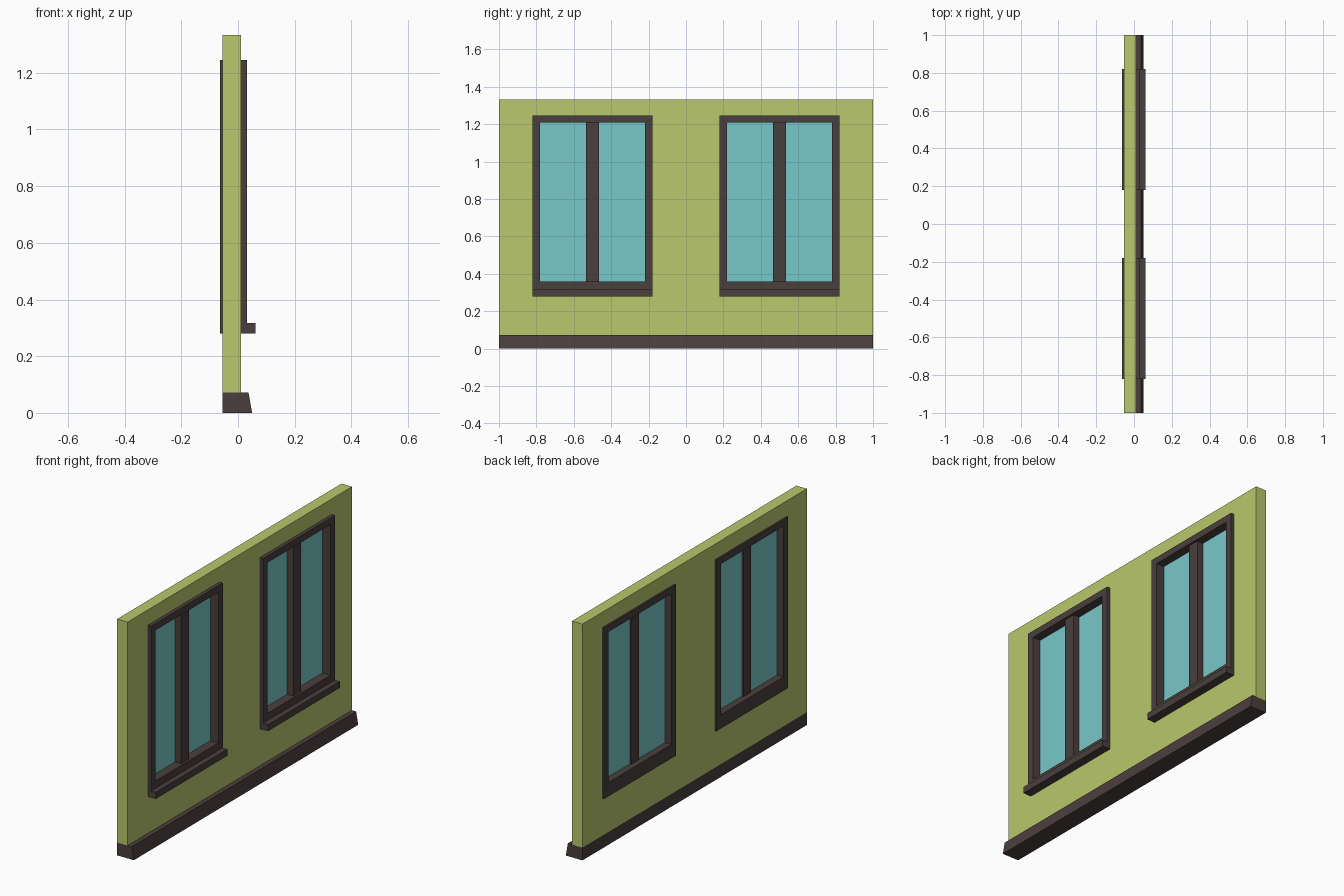
import bpy, bmesh

if "Cube" in bpy.data.objects:
    bpy.data.objects.remove(bpy.data.objects["Cube"])


def material(name, rgb):
    m = bpy.data.materials.new(name)
    m.diffuse_color = (*rgb, 1)
    m.use_nodes = True
    m.node_tree.nodes["Principled BSDF"].inputs["Base Color"].default_value = m.diffuse_color
    return m


PLASTER = material("plaster", (0.49, 0.58, 0.155))
TRIM = material("dark_trim", (0.068, 0.050, 0.048))
GLASS = material("glass", (0.19, 0.58, 0.58))


def finish(name, bm, mat):
    bmesh.ops.recalc_face_normals(bm, faces=bm.faces[:])
    me = bpy.data.meshes.new(name)
    bm.to_mesh(me)
    bm.free()
    me.materials.append(mat)
    ob = bpy.data.objects.new(name, me)
    bpy.context.collection.objects.link(ob)
    return ob


def extrude_x(bm, dx):
    faces = bm.faces[:]
    ret = bmesh.ops.extrude_face_region(bm, geom=faces, use_keep_orig=True)
    verts = [g for g in ret["geom"] if isinstance(g, bmesh.types.BMVert)]
    bmesh.ops.translate(bm, verts=verts, vec=(dx, 0, 0))


def panel(name, x, ys, zs, mat, holes=()):
    """Upright slab made of a y/z grid, leaving out the hole cells."""
    bm = bmesh.new()
    v = [[bm.verts.new((x[0], y, z)) for z in zs] for y in ys]
    for i in range(len(ys) - 1):
        for j in range(len(zs) - 1):
            if (i, j) not in holes:
                bm.faces.new((v[i][j], v[i + 1][j], v[i + 1][j + 1], v[i][j + 1]))
    loose = [w for w in bm.verts if not w.link_faces]
    bmesh.ops.delete(bm, geom=loose, context="VERTS")
    extrude_x(bm, x[1] - x[0])
    return finish(name, bm, mat)


def profile_along_y(name, pts, y0, y1, mat):
    """Prism with an x/z profile running along y."""
    bm = bmesh.new()
    a, b = ([bm.verts.new((x, y, z)) for x, z in pts] for y in (y0, y1))
    bm.faces.new(a)
    bm.faces.new(b)
    for i in range(len(pts)):
        k = (i + 1) % len(pts)
        bm.faces.new((a[i], a[k], b[k], b[i]))
    return finish(name, bm, mat)


# Wall with two window openings
panel("wall", (-0.054, 0.011), (-1, -0.8, -0.2, 0.2, 0.8, 1),
      (0.072, 0.32, 1.23, 1.333), PLASTER, {(1, 1), (3, 1)})

# Skirting with sloped front
profile_along_y("skirting", [(-0.054, 0), (0.05, 0), (0.037, 0.072), (-0.054, 0.072)],
                -1, 1, TRIM)

# Two identical windows
for side, c in (("left", -0.5), ("right", 0.5)):
    panel(f"window_frame_{side}", (-0.063, 0.031),
          (c - 0.32, c - 0.28, c + 0.28, c + 0.32),
          (0.28, 0.358, 1.208, 1.246), TRIM, {(1, 1)})
    panel(f"mullion_{side}", (-0.032, 0.019), (c - 0.034, c + 0.034), (0.358, 1.208), TRIM)
    panel(f"glass_{side}", (-0.023, -0.019), (c - 0.28, c + 0.28), (0.358, 1.208), GLASS)
    panel(f"sill_{side}", (0.031, 0.061), (c - 0.32, c + 0.32), (0.28, 0.317), TRIM)
